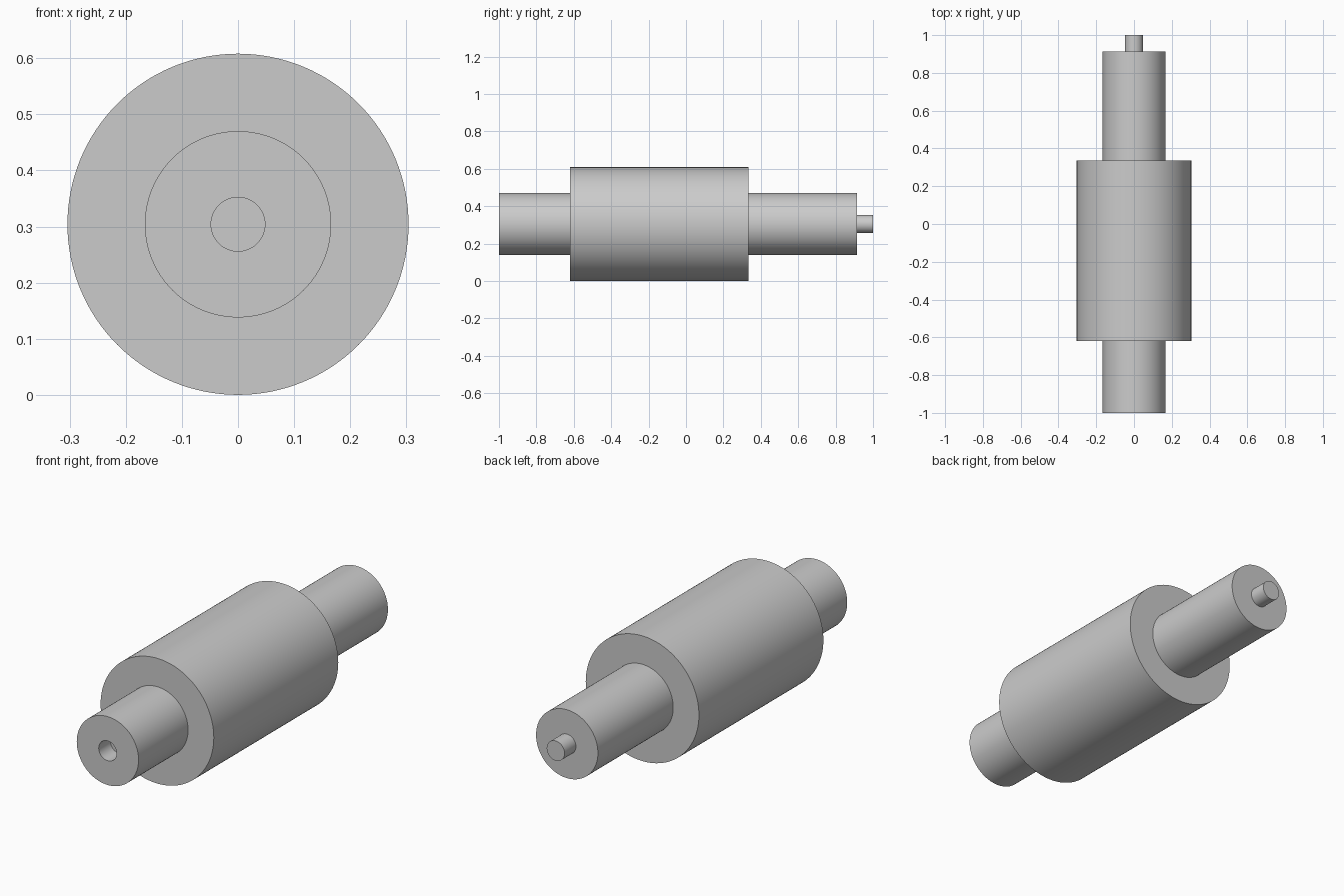
import bpy, bmesh, math

if "Cube" in bpy.data.objects:
    bpy.data.objects.remove(bpy.data.objects["Cube"])

SEGMENTS = 128
AXIS_Z = 0.304
R_BODY, R_SHAFT, R_PIN = 0.304, 0.166, 0.048

metal = bpy.data.materials.new("plain grey")
metal.diffuse_color = (0.6, 0.6, 0.6, 1)
metal.use_nodes = True
metal.node_tree.nodes["Principled BSDF"].inputs["Base Color"].default_value = metal.diffuse_color


def lathe(name, profile):
    """Revolve (radius, y) points, listed front to back, around the y axis."""
    bm = bmesh.new()
    rings = []
    for r, y in profile:
        if r == 0:
            rings.append([bm.verts.new((0, y, 0))] * SEGMENTS)
        else:
            rings.append([bm.verts.new((r * math.cos(a), y, r * math.sin(a)))
                          for a in (2 * math.pi * i / SEGMENTS for i in range(SEGMENTS))])
    for a, b in zip(rings, rings[1:]):
        for i in range(SEGMENTS):
            j = (i + 1) % SEGMENTS
            corners = list(dict.fromkeys((a[i], b[i], b[j], a[j])))
            bm.faces.new(corners)
    mesh = bpy.data.meshes.new(name)
    bm.to_mesh(mesh)
    bm.free()
    mesh.materials.append(metal)
    obj = bpy.data.objects.new(name, mesh)
    obj.location.z = AXIS_Z
    bpy.context.collection.objects.link(obj)
    bpy.ops.object.select_all(action='DESELECT')
    obj.select_set(True)
    bpy.context.view_layer.objects.active = obj
    bpy.ops.object.shade_smooth_by_angle(angle=math.radians(30))


# Front shaft with a blind socket that matches the pin
lathe("front_shaft", [(0, -0.91), (R_PIN, -0.91), (R_PIN, -1), (R_SHAFT, -1), (R_SHAFT, -0.62)])
# Thick middle roller with ring-shaped shoulders
lathe("roller_body", [(R_SHAFT, -0.62), (R_BODY, -0.62), (R_BODY, 0.335), (R_SHAFT, 0.335)])
# Longer rear shaft
lathe("rear_shaft", [(R_SHAFT, 0.335), (R_SHAFT, 0.913), (R_PIN, 0.913)])
# Small pin on the rear end
lathe("rear_pin", [(R_PIN, 0.913), (R_PIN, 1), (0, 1)])
